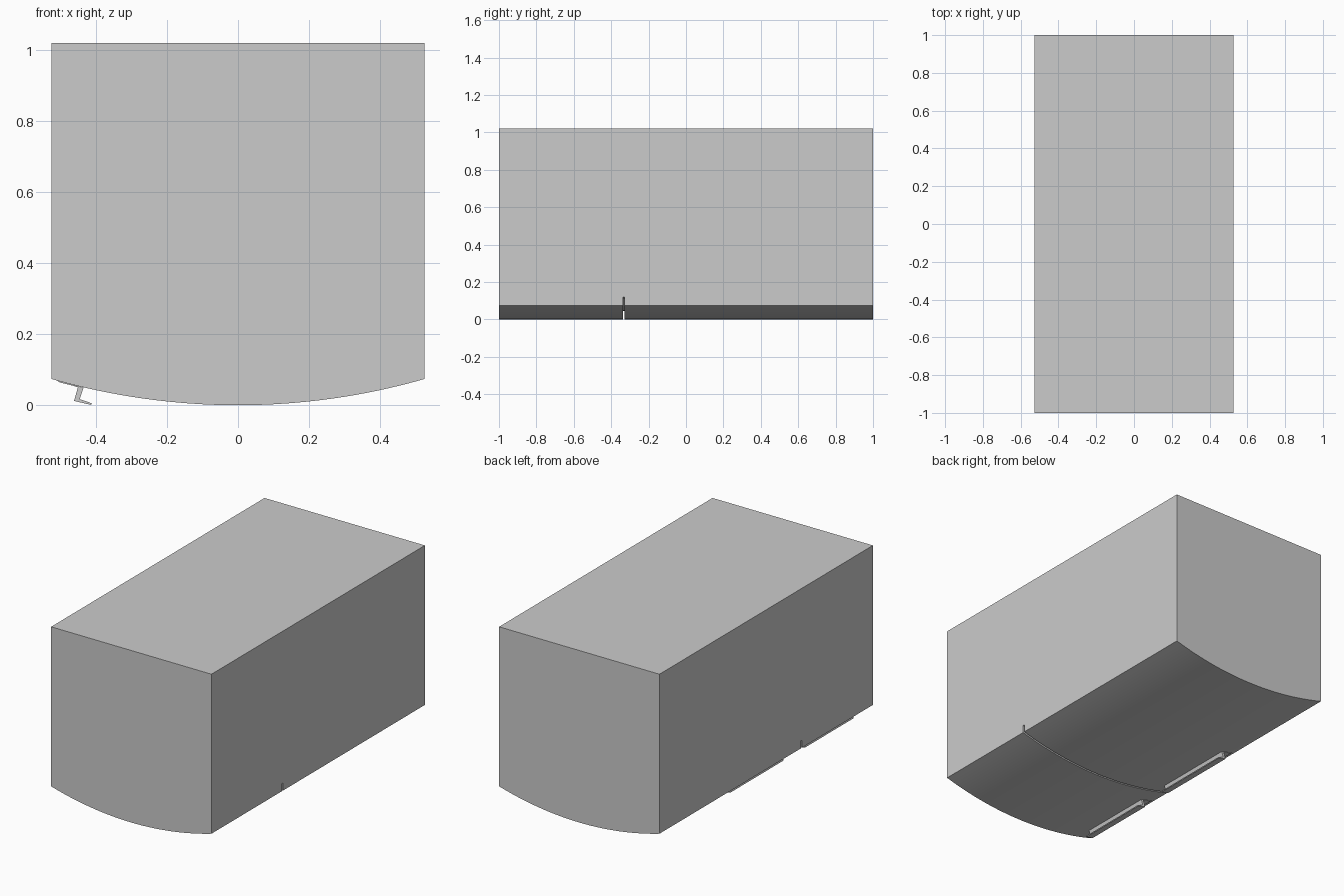
import bpy, bmesh, math

if "Cube" in bpy.data.objects:
    bpy.data.objects.remove(bpy.data.objects["Cube"])

HALF_W, TOP, SAG, SEG = 0.526, 1.02, 0.074, 32
RADIUS = (HALF_W ** 2 + SAG ** 2) / (2 * SAG)


def bow(x):
    """Height of the bowed door surface at x."""
    return RADIUS - math.sqrt(RADIUS ** 2 - x ** 2)


def arc(half, lift=0.0):
    xs = [-half + 2 * half * i / SEG for i in range(SEG + 1)]
    return [(x, bow(x) + lift) for x in xs]


def extrude(name, profile, y0, y1):
    """Extrude an (x, z) profile along y."""
    bm = bmesh.new()
    face = bm.faces.new([bm.verts.new((x, y0, z)) for x, z in profile])
    res = bmesh.ops.extrude_face_region(bm, geom=[face])
    verts = [v for v in res["geom"] if isinstance(v, bmesh.types.BMVert)]
    bmesh.ops.translate(bm, verts=verts, vec=(0, y1 - y0, 0))
    bmesh.ops.recalc_face_normals(bm, faces=bm.faces)
    mesh = bpy.data.meshes.new(name)
    bm.to_mesh(mesh)
    bm.free()
    ob = bpy.data.objects.new(name, mesh)
    bpy.context.collection.objects.link(ob)
    return ob


# Cabinet body with bowed door side facing down
body = extrude("cabinet_body", arc(HALF_W) + [(HALF_W, TOP), (-HALF_W, TOP)], -1, 1)

# Narrow gap between the two doors, constant depth below the bowed surface
cutter = extrude("door_gap_cutter", arc(0.6, 0.045) + [(0.6, -0.1), (-0.6, -0.1)],
                 -0.338, -0.328)
mod = body.modifiers.new("door_gap", 'BOOLEAN')
mod.operation = 'DIFFERENCE'
mod.solver = 'EXACT'
mod.object = cutter
bpy.context.view_layer.objects.active = body
body.select_set(True)
bpy.ops.object.modifier_apply(modifier=mod.name)
bpy.data.objects.remove(cutter)
bpy.ops.object.shade_smooth_by_angle(angle=math.radians(25))

# Hooked handles: mounting flange, arm and finger lip
handle = [(-0.51, bow(0.51)), (-0.505, 0.065), (-0.451, 0.051), (-0.462, 0.012),
          (-0.415, 0.001), (-0.411, 0.005), (-0.446, 0.017), (-0.435, 0.0495)]
for name, y0, y1 in (("upper_door_handle", -0.91, -0.455),
                     ("lower_door_handle", -0.255, 0.245)):
    extrude(name, handle, y0, y1)
